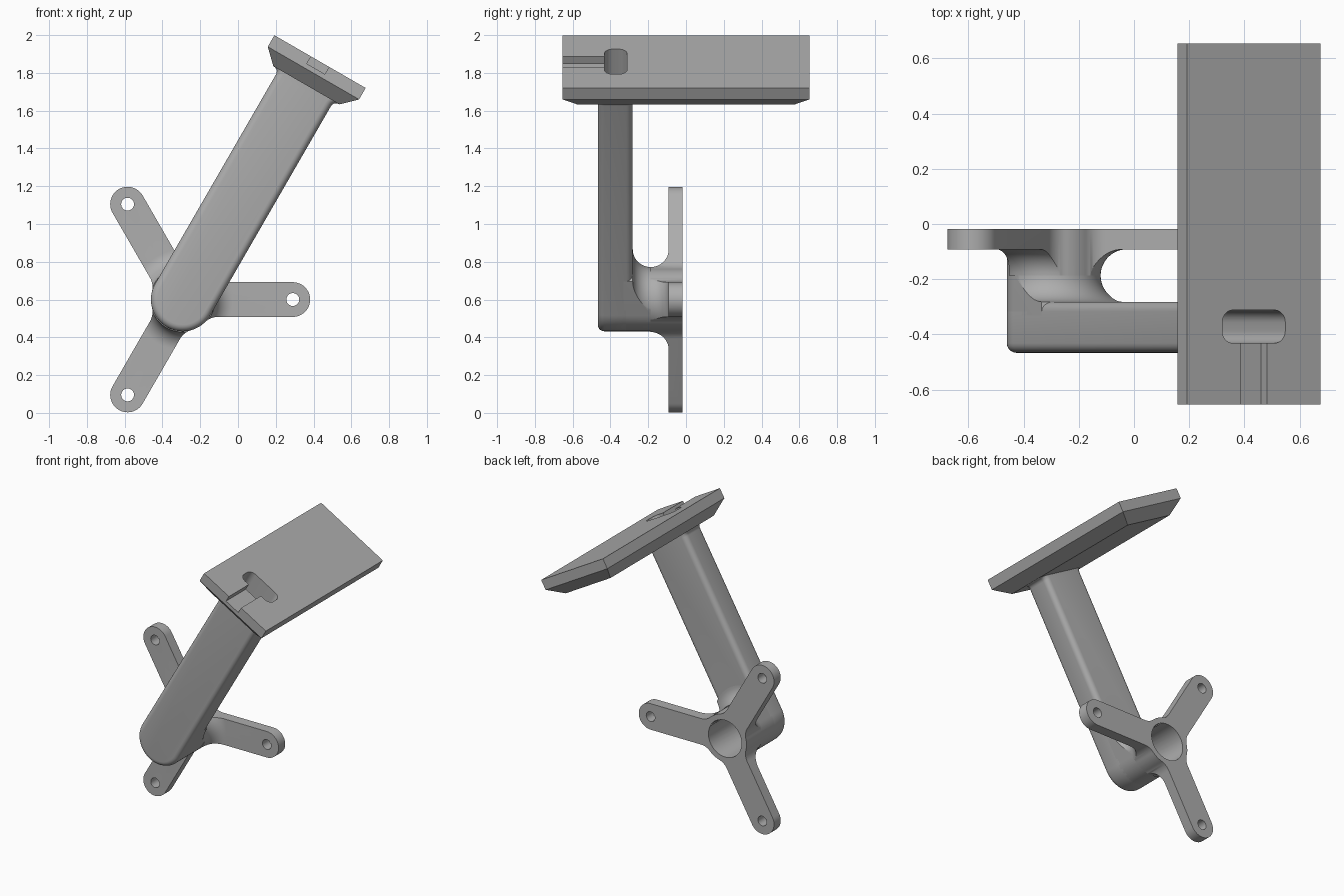
import bpy, bmesh
from math import sin, cos, pi, radians, sqrt, atan2
from mathutils import Matrix

if "Cube" in bpy.data.objects:
    bpy.data.objects.remove(bpy.data.objects["Cube"], do_unlink=True)

grey = bpy.data.materials.new("plain grey")
grey.use_nodes = True
grey.diffuse_color = (0.42, 0.42, 0.42, 1)
grey.node_tree.nodes["Principled BSDF"].inputs["Base Color"].default_value = (0.42, 0.42, 0.42, 1)

# Main dimensions, measured from the hub centre
HUB = Matrix.Translation((-0.293, 0, 0.6))
TILT = HUB @ Matrix.Rotation(radians(30), 4, 'Y')
R = 0.168            # hub radius and half width of the arm
BORE = 0.13
LEG, REACH = 0.092, 0.583
FILLET = 0.095
FLANGE_BACK, FLANGE_FRONT = -0.018, -0.092
ARM_BACK, ARM_FRONT = -0.282, -0.467
MID = (FLANGE_FRONT + ARM_BACK) / 2
PLATE_LOW, PLATE_TOP = 1.31, 1.4545


def arc(cx, cy, r, a0, a1, n=12):
    return [(cx + r * cos(radians(a0 + (a1 - a0) * i / n)),
             cy + r * sin(radians(a0 + (a1 - a0) * i / n))) for i in range(n + 1)]


def finish(name, bm, matrix):
    bmesh.ops.remove_doubles(bm, verts=bm.verts, dist=1e-5)
    bmesh.ops.recalc_face_normals(bm, faces=bm.faces)
    bm.transform(matrix)
    mesh = bpy.data.meshes.new(name)
    bm.to_mesh(mesh)
    bm.free()
    mesh.materials.append(grey)
    ob = bpy.data.objects.new(name, mesh)
    bpy.context.collection.objects.link(ob)
    return ob


def prism(name, pts, y0, y1, matrix=HUB, round_edges=0):
    """Extrude an x-z outline along y."""
    bm = bmesh.new()
    face = bm.faces.new([bm.verts.new((x, y0, z)) for x, z in pts])
    new = bmesh.ops.extrude_face_region(bm, geom=[face])["geom"]
    bmesh.ops.translate(bm, vec=(0, y1 - y0, 0),
                        verts=[v for v in new if isinstance(v, bmesh.types.BMVert)])
    if round_edges:
        rims = [e for e in bm.edges if abs(e.verts[0].co.y - e.verts[1].co.y) < 1e-6]
        bmesh.ops.bevel(bm, geom=rims, offset=round_edges, segments=5,
                        profile=0.5, affect='EDGES')
    return finish(name, bm, matrix)


def lathe(name, profile):
    """Turn a radius-y profile about the hub axis."""
    bm = bmesh.new()
    vs = [bm.verts.new((r, y, 0)) for r, y in profile]
    es = [bm.edges.new(pair) for pair in zip(vs, vs[1:])]
    bmesh.ops.spin(bm, geom=vs + es, cent=(0, 0, 0), axis=(0, 1, 0),
                   angle=2 * pi, steps=96)
    return finish(name, bm, HUB)


def boolean(ob, tool, operation='DIFFERENCE'):
    mod = ob.modifiers.new("cut", 'BOOLEAN')
    mod.operation, mod.solver, mod.object = operation, 'EXACT', tool
    bpy.context.view_layer.objects.active = ob
    bpy.ops.object.modifier_apply(modifier=mod.name)


# Three-legged mount: hub outline blended into rounded legs
blend = 0.1
along = sqrt((R + blend) ** 2 - (LEG + blend) ** 2)
turn = atan2(LEG + blend, along) * 180 / pi
side = arc(along, LEG + blend, blend, 270, 180 + turn)
one_leg = [(x, -y) for x, y in reversed(side)] + arc(REACH, 0, LEG, -90, 90, 24) + side
one_leg += arc(0, 0, R, turn, 120 - turn, 10)[1:-1]
outline = []
for k in range(3):
    c, s = cos(k * 2 * pi / 3), sin(k * 2 * pi / 3)
    outline += [(x * c - z * s, x * s + z * c) for x, z in one_leg]
mount = prism("three_leg_mount", outline, MID - 0.05, FLANGE_BACK)
mount_shape = lathe("mount_shape", [(0, 0.1), (0.9, 0.1), (0.9, FLANGE_FRONT)]
                    + arc(R + 0.004 + FILLET, MID, FILLET, 90, 180) + [(0, MID)])
boolean(mount, mount_shape, 'INTERSECT')

# Arm: round foot, slight flare under the plate, soft edges
flare = arc(R + 0.03, PLATE_LOW - 0.03, 0.03, 180, 90, 5)
half = flare + [(R + 0.03, PLATE_LOW + 0.08)]
arm_outline = arc(0, 0, R, 180, 360, 48) + half + [(-x, z) for x, z in reversed(half)]
arm = prism("arm", arm_outline, ARM_FRONT, ARM_BACK, TILT, 0.035)

# Neck: hub blended into the rear of the arm
neck = prism("neck", arm_outline, ARM_BACK - 0.05, MID + 0.05, TILT)
neck_shape = lathe("neck_shape", [(0, MID)]
                   + arc(R + 0.004 + FILLET, MID, FILLET, 180, 270)
                   + [(R + 0.004 + FILLET, ARM_BACK - 0.1), (0, ARM_BACK - 0.1)])
boolean(neck, neck_shape, 'INTERSECT')

# Top plate with a chamfered underside
bm = bmesh.new()
rings = []
for inset, z in ((0.077, PLATE_LOW), (0, PLATE_TOP - 0.07), (0, PLATE_TOP)):
    hx, hy = 0.279 - inset, 0.654 - inset
    rings.append([bm.verts.new((sx * hx, sy * hy, z))
                  for sx, sy in ((-1, -1), (1, -1), (1, 1), (-1, 1))])
for low, high in zip(rings, rings[1:]):
    for i in range(4):
        j = (i + 1) % 4
        bm.faces.new((low[i], low[j], high[j], high[i]))
bm.faces.new(rings[0])
bm.faces.new(rings[-1])
plate = finish("top_plate", bm, TILT)

# Cable slot down the arm, open notch in the plate, bore in the hub
slot_outline = []
for i, (sx, sy) in enumerate(((1, 1), (-1, 1), (-1, -1), (1, -1))):
    slot_outline += arc(sx * 0.087, 0.372 + sy * 0.015, 0.045, 90 * i, 90 * i + 90, 8)
slot = prism("slot_cutter", slot_outline, 0, 1.6,
             TILT @ Matrix.Rotation(radians(90), 4, 'X'))
notch = prism("notch_cutter", [(-0.055, 1.41), (0.055, 1.41), (0.055, 1.6), (-0.055, 1.6)],
              -0.8, -0.38, TILT)
bore = prism("bore_cutter", arc(0, 0, BORE, 0, 360, 64)[:-1], -0.43, 0.1)
cutters = [mount_shape, neck_shape, slot, notch, bore]

for part, tools in ((plate, (slot, notch)), (arm, (slot, bore)),
                    (neck, (slot, bore)), (mount, (bore,))):
    for tool in tools:
        boolean(part, tool)

# Screw holes in the leg tips
for k in range(3):
    a = k * 2 * pi / 3
    hole = prism("screw_hole_cutter",
                 arc(REACH * cos(a), REACH * sin(a), 0.034, 0, 360, 32)[:-1], -0.3, 0.1)
    boolean(mount, hole)
    cutters.append(hole)

for c in cutters:
    bpy.data.objects.remove(c, do_unlink=True)

bpy.ops.object.select_all(action='DESELECT')
for part in (mount, arm, neck, plate):
    part.select_set(True)
bpy.context.view_layer.objects.active = arm
bpy.ops.object.shade_smooth_by_angle(angle=radians(30))
